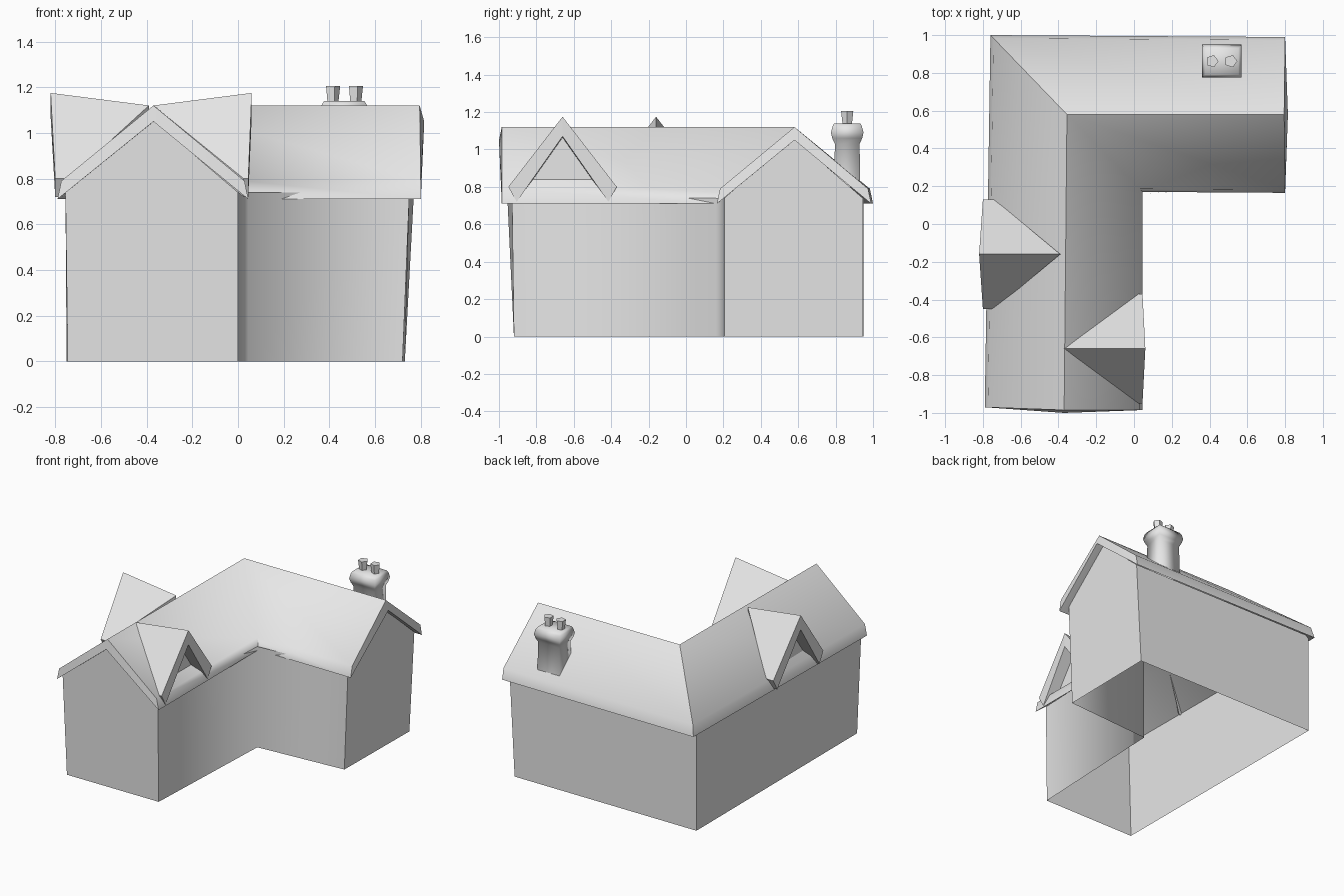
import bpy
import math
from mathutils import Vector

default = bpy.data.objects.get("Cube")
if default:
    bpy.data.objects.remove(default, do_unlink=True)

grey = bpy.data.materials.new("plain grey")
grey.use_nodes = True
grey.diffuse_color = (0.8, 0.8, 0.8, 1)
grey.node_tree.nodes["Principled BSDF"].inputs["Base Color"].default_value = grey.diffuse_color


def build(name, verts, faces, angle, sharp=()):
    """Make a mesh object, smoothed below the given angle in degrees."""
    mesh = bpy.data.meshes.new(name)
    mesh.from_pydata([tuple(v) for v in verts], [], faces)
    mesh.materials.append(grey)
    obj = bpy.data.objects.new(name, mesh)
    bpy.context.scene.collection.objects.link(obj)
    bpy.ops.object.select_all(action='DESELECT')
    obj.select_set(True)
    bpy.context.view_layer.objects.active = obj
    bpy.ops.object.mode_set(mode='EDIT')
    bpy.ops.mesh.select_all(action='SELECT')
    bpy.ops.mesh.normals_make_consistent(inside=False)
    bpy.ops.object.mode_set(mode='OBJECT')
    bpy.ops.object.shade_smooth_by_angle(angle=math.radians(angle))
    for edge in mesh.edges:
        if set(edge.vertices) in sharp:
            edge.use_edge_sharp = True
    return obj


def loft(rings):
    """Faces joining equal closed rings of points."""
    n = len(rings[0])
    verts = [v for ring in rings for v in ring]
    faces = [(k * n + i, k * n + (i + 1) % n, (k + 1) * n + (i + 1) % n, (k + 1) * n + i)
             for k in range(len(rings) - 1) for i in range(n)]
    return verts, faces


# Walls: L-shaped plan, open underneath, leaning slightly outwards, with two gables
base = [(-.745, -.92), (0, -.92), (.045, .16), (.72, .205), (.73, .945), (-.75, .95)]
top = [(-.755, -.955), (0, -.93), (.045, .16), (.75, .205), (.77, .945), (-.75, .95)]
verts, faces = loft([[(x, y, 0) for x, y in base], [(x, y, .74) for x, y in top]])
for gable, apex in ((0, (-.375, -.945, 1.06)), (3, (.76, .575, 1.06))):
    verts.append(apex)
    a, b, d, c = faces[gable]
    faces[gable] = (a, b, d, len(verts) - 1, c)
build("walls", verts, faces, 85)


# Main roof: thick gabled section swept round the corner
def roof_section(outer, ridge, inner, lip):
    outer, ridge, inner, lip = (Vector((*p, 0)) for p in (outer, ridge, inner, lip))
    up = Vector((0, 0, 1))
    return [outer + up * .71, outer.lerp(ridge, .04) + up * .79, ridge + up * 1.12,
            inner.lerp(ridge, .04) + up * .79, inner + up * .71, ridge + lip + up * 1.05]


sections = [roof_section((-.79, -.97), (-.37, -.985), (.045, -.985), (0, -.015)),
            roof_section((-.76, 1), (-.355, .58), (.045, .17), (0, 0)),
            roof_section((.8, .99), (.795, .58), (.8, .165), (.02, 0))]
verts, faces = loft(sections)
for end in (0, 12):
    faces += [(end, end + 1, end + 2, end + 5), (end + 5, end + 2, end + 3, end + 4)]
build("main_roof", verts, faces, 60, sharp=[{7, 8}])


# Dormers: two sloping slabs over a recessed triangular gable
def dormer(name, side, tip, back, y, eave_x, eave_depth, wall_x):
    for label, s in (("front", -1), ("rear", 1)):
        low_y, in_y = y + s * .29, y + s * .245
        eave_back = eave_x - side * eave_depth
        outer = [(tip, y, 1.175), (back, y, 1.12), (eave_back, low_y, .8), (eave_x, low_y, .8)]
        under = [(tip, y, 1.07), (back, y, 1.04), (eave_back, in_y, .72), (eave_x, in_y, .72)]
        verts, faces = loft([outer, under])
        faces += [(0, 1, 2, 3), (4, 5, 6, 7)]
        build(f"{name}_{label}_roof", verts, faces, 30)
    build(f"{name}_gable", [(wall_x, y - .21, .81), (wall_x, y + .21, .81), (wall_x, y, 1.07)],
          [(0, 1, 2)], 30)


dormer("left_dormer", 1, .06, -.37, -.66, .045, .02, -.03)
dormer("right_dormer", -1, -.82, -.39, -.16, -.8, .06, -.72)


# Chimney: waisted rectangular stack with a flared cap
cx, cy = .465, .862
stack = [(.8, .09, .07), (1.03, .085, .066), (1.06, .098, .08),
         (1.09, .105, .087), (1.125, .098, .078), (1.14, .088, .07)]
verts, faces = loft([[(cx - w, cy - d, z), (cx + w, cy - d, z), (cx + w, cy + d, z), (cx - w, cy + d, z)]
                     for z, w, d in stack])
faces.append(tuple(range(len(verts) - 4, len(verts))))
build("chimney_stack", verts, faces, 100)

# Chimney pots: five-sided, wider at the top
for i, x in enumerate((.413, .513)):
    rings = [[(x + r * math.cos(t * math.tau / 5), cy + r * math.sin(t * math.tau / 5), z)
              for t in range(5)] for z, r in ((1.13, .026), (1.205, .034))]
    verts, faces = loft(rings)
    faces.append(tuple(range(5, 10)))
    build(f"chimney_pot_{i + 1}", verts, faces, 30)
